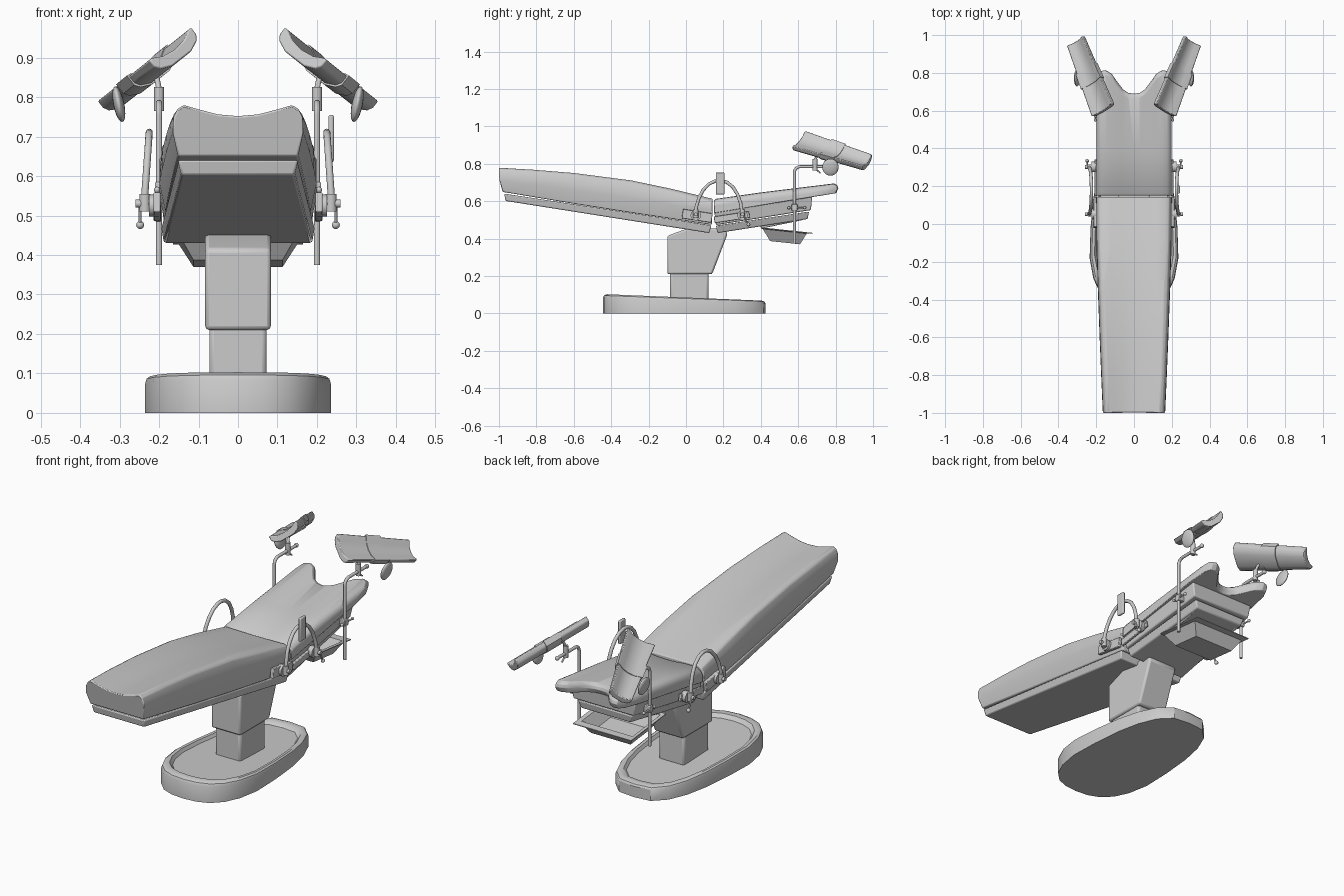
import bpy, bmesh, math
from mathutils import Vector as V

if "Cube" in bpy.data.objects:
    bpy.data.objects.remove(bpy.data.objects["Cube"])


def finish(ob, bevel=0.0, angle=35):
    if bevel:
        m = ob.modifiers.new("bevel", 'BEVEL')
        m.width, m.segments, m.limit_method = bevel, 2, 'ANGLE'
        m.angle_limit = math.radians(35)
    bpy.ops.object.select_all(action='DESELECT')
    ob.select_set(True)
    bpy.context.view_layer.objects.active = ob
    bpy.ops.object.shade_smooth_by_angle(angle=math.radians(angle))
    return ob


def loft(name, rings, bevel=0.0):
    """Skin a list of closed rings and cap both ends."""
    bm = bmesh.new()
    rows = [[bm.verts.new(p) for p in r] for r in rings]
    n = len(rows[0])
    for a, b in zip(rows, rows[1:]):
        for i in range(n):
            j = (i + 1) % n
            bm.faces.new((a[i], a[j], b[j], b[i]))
    bm.faces.new(rows[0])
    bm.faces.new(rows[-1])
    bmesh.ops.recalc_face_normals(bm, faces=bm.faces)
    me = bpy.data.meshes.new(name)
    bm.to_mesh(me)
    bm.free()
    ob = bpy.data.objects.new(name, me)
    bpy.context.collection.objects.link(ob)
    return finish(ob, bevel)


def tube(name, pts, r):
    """Round bar through the given points."""
    rings = []
    pts = [V(p) for p in pts]
    for i, p in enumerate(pts):
        t = (pts[min(i + 1, len(pts) - 1)] - pts[max(i - 1, 0)]).normalized()
        u = t.cross(V((1, 0, 0)) if abs(t.x) < 0.8 else V((0, 1, 0))).normalized()
        v = t.cross(u)
        rings.append([p + r * (math.cos(k * math.pi / 6) * u + math.sin(k * math.pi / 6) * v)
                      for k in range(12)])
    return loft(name, rings)


def ball(name, loc, scale):
    bpy.ops.mesh.primitive_uv_sphere_add(segments=16, ring_count=10, radius=1, location=loc)
    ob = bpy.context.object
    ob.name, ob.scale = name, scale
    return finish(ob)


def box(name, loc, size, rx=0.0, bevel=0.003):
    bpy.ops.mesh.primitive_cube_add(size=1, location=loc, rotation=(rx, 0, 0))
    ob = bpy.context.object
    ob.name, ob.scale = name, size
    bpy.ops.object.transform_apply(location=False, rotation=False, scale=True)
    return finish(ob, bevel)


def wedge(name, ends, bevel=0.006):
    """Straight tray; each end is (y_bottom, y_top, half_bottom, half_top, z_bottom, z_top)."""
    return loft(name, [[(-wb, yb, zb), (wb, yb, zb), (wt, yt, zt), (-wt, yt, zt)]
                       for yb, yt, wb, wt, zb, zt in ends], bevel)


def sym(half):
    return half + [(-x, y) for x, y in reversed(half) if x > 0]


# Pedestal base with raised rim and sunken top
plan = sym([(0, -.445), (.07, -.438), (.13, -.415), (.18, -.365), (.215, -.29), (.235, -.18),
            (.23, -.02), (.215, .14), (.19, .26), (.15, .355), (.09, .415), (0, .425)])
loft("pedestal_base", [[(x * s, (y + .01) * s - .01, z * (1 - .33 * (y + .445) / .87)) for x, y in plan]
                       for s, z in [(1, 0), (1, .083), (.985, .096), (.95, .103), (.89, .101), (.85, .083)]])

# Telescopic column and its flared head
box("lower_column", (0, .0175, .14), (.145, .205, .17), bevel=.012)
head = [(-.10, .21), (.14, .21), (.222, .425), (.21, .45), (.05, .462), (0, .452), (-.10, .415)]
loft("upper_column", [[(x, y, z) for y, z in head] for x in (-.083, .083)], .01)

# Back section: tray and concave mattress
wedge("back_tray", [(-.965, -.972, .143, .152, .602, .641), (.125, .135, .188, .195, .43, .472)])
rings = []
for y, dy, w, zb, zs, ze, zc in [(-1, .02, .165, .65, .712, .78, .752), (-.82, .01, .173, .622, .69, .770, .745),
                                 (-.6, 0, .182, .587, .66, .752, .731), (-.3, 0, .193, .54, .615, .713, .70),
                                 (-.08, 0, .199, .507, .583, .667, .659), (.143, -.005, .2, .474, .553, .613, .611)]:
    h = [(0, zb), (.92 * w, zb), (w, zs), (.99 * w, zs + .55 * (ze - zs)), (.93 * w, ze - .01), (.83 * w, ze),
         (.6 * w, ze * .6 + zc * .4), (.3 * w, ze * .15 + zc * .85), (0, zc)]
    half = [(x, y + (dy if z == zb else 0), z) for x, z in h]
    rings.append(half + [(-x, yy, z) for x, yy, z in reversed(half[1:-1])])
loft("back_mattress", rings, .005)

# Seat section: lower tray, middle layer and notched cushion
wedge("seat_tray", [(.168, .16, .165, .18, .43, .47), (.65, .658, .14, .155, .505, .545)])
wedge("seat_middle_layer", [(.16, .152, .186, .196, .473, .54), (.668, .674, .172, .186, .553, .625)])
ends = [(0, .69, .008), (.03, .695, .007), (.06, .715, .005), (.09, .755, .002), (.12, .797, 0),
        (.15, .815, 0), (.175, .81, .003), (.19, .775, .012), (.199, .66, .028)]
rings = []
for x, ye, drop in [(-x, e, d) for x, e, d in reversed(ends[1:])] + ends:
    top = lambda y: .612 + .125 * (y - .15) - drop
    bot = lambda y: .537 + .16 * (y - .15)
    rings.append([(x, .15, bot(.15)), (x, .15, top(.15) - .008), (x, .162, top(.162)), (x, .4, top(.4) + .004),
                  (x, ye - .025, top(ye)), (x, ye - .005, top(ye) - .01), (x, ye, top(ye) - .025),
                  (x, ye - .012, bot(ye))])
loft("seat_cushion", rings, .004)

# Drain tray under the seat
rim = [[(.165, .40, .46), (.165, .68, .43)], [(.113, .45, .387), (.113, .61, .37)]]
def tray_ring(w, y0, z0, y1, z1):
    return [(-w, y0, z0), (w, y0, z0), (w, y1, z1), (-w, y1, z1)]
loft("drain_tray", [tray_ring(.113, .45, .387, .61, .37), tray_ring(.15, .41, .452, .645, .427),
                    tray_ring(.165, .398, .457, .68, .427), tray_ring(.165, .398, .461, .68, .431),
                    tray_ring(.145, .415, .456, .64, .432), tray_ring(.109, .455, .391, .606, .374)])
for s in (-1, 1):
    tube("tray_runner", [(s * .13, .40, .46), (s * .13, .62, .505)], .006)

# Leg rest frame of axes, right side
A = V((.15, .38, -.12)).normalized()
W = V((.11, -.045, -.085))
W = (W - W.dot(A) * A).normalized()
N = W.cross(A)
C = V((.235, .786, .867))
gutter = [(-1, .014), (-.85, .013), (-.5, 0), (0, -.005), (.5, 0), (.85, .013), (1, .014), (1, -.008),
          (.85, -.022), (.45, -.034), (-.45, -.034), (-.85, -.022), (-1, -.008)]


def rest_ring(s, t, grow=0.0):
    hw = .0665 - .045 * t + grow
    r = []
    for u, n in gutter:
        p = C + A * t + W * u * hw + N * (n + (grow if n > -.006 else -grow))
        r.append((s * p.x, p.y, p.z))
    return r


for s in (-1, 1):
    # Leg rest gutter, strap and strap flap
    loft("leg_rest", [rest_ring(s, t) for t in (-.205, -.1, .0, .1, .205)], .004)
    loft("leg_strap", [rest_ring(s, t, .004) for t in (-.045, .04)])
    ball("strap_flap", (s * .302, .772, .782), (.014, .044, .046)).rotation_euler = (0, s * .2, 0)

    # Leg support pole, swivel holder and clamp
    arc = [(s * .2, .61 - .03 * math.cos(k * math.pi / 12), .755 + .03 * math.sin(k * math.pi / 12))
           for k in range(7)]
    tube("leg_pole", [(s * .2, .58, .375)] + arc + [(s * .2, .755, .785)], .008)
    ball("pole_end_knob", (s * .2, .757, .785), (.011, .011, .011))
    tube("swivel_holder", [(s * .2, .69, .765), (s * .2, .69, .825)], .013)
    tube("swivel_stem", [(s * .2, .69, .82), (s * .205, .70, .845), (s * .215, .735, .868)], .007)
    tube("swivel_lever", [(s * .2, .69, .775), (s * .2, .72, .75)], .004)
    box("pole_clamp", (s * .193, .58, .567), (.035, .03, .035))
    tube("clamp_bar", [(s * .205, .55, .565), (s * .205, .635, .565)], .004)
    for y in (.55, .635):
        ball("clamp_knob", (s * .205, y, .565), (.008, .008, .008))

    # Side rails, arched handle and its locks
    box("back_side_rail", (s * .205, .06, .522), (.018, .16, .05), -.15)
    box("seat_side_rail", (s * .202, .245, .515), (.014, .19, .035), .15)
    path = [(.052, .525), (.055, .57), (.07, .62), (.092, .66), (.122, .692), (.155, .708), (.185, .711),
            (.218, .702), (.25, .677), (.275, .638), (.292, .59), (.302, .525)]
    tube("side_handle", [(s * (.238 - .07 * (z - .525)), y, z) for y, z in path], .009)
    for y in (.052, .302):
        tube("handle_disc", [(s * .2, y, .525), (s * .226, y, .525)], .028)
        tube("handle_socket", [(s * .236, y, .51), (s * .236, y, .555)], .014)
        tube("handle_lock", [(s * .21, y, .53), (s * .26, y, .53)], .01)
    tube("lock_lever", [(s * .248, .305, .53), (s * .248, .333, .478)], .004)
    ball("lock_knob", (s * .248, .334, .476), (.01, .01, .01))

# Hand control hung on the right handle
box("hand_control", (.236, .183, .695), (.014, .045, .12), bevel=.005)
